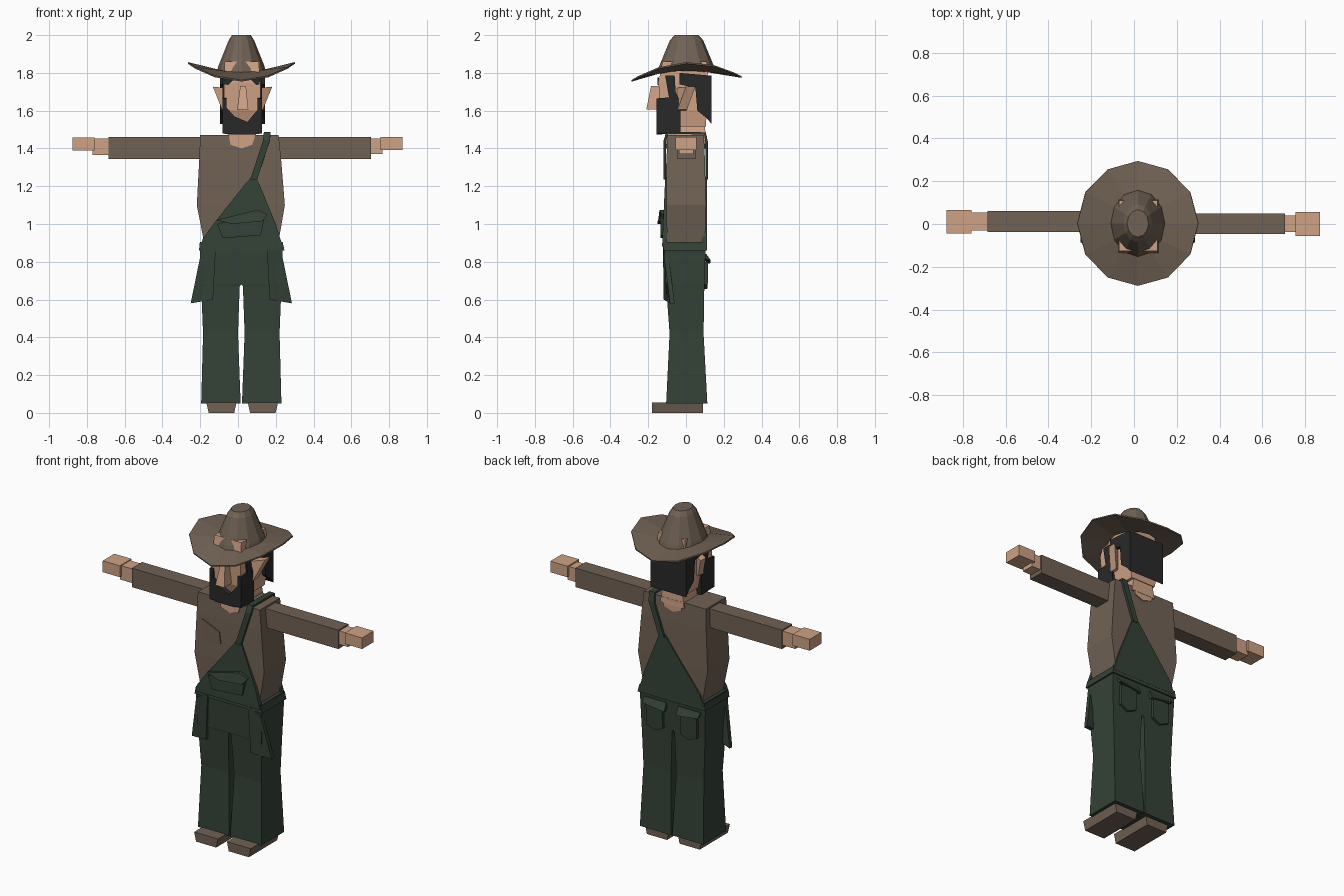
import bpy, bmesh, math

if "Cube" in bpy.data.objects:
    bpy.data.objects.remove(bpy.data.objects["Cube"])

MID = 0.0175  # body centre line


def material(name, rgb):
    m = bpy.data.materials.new(name)
    m.diffuse_color = (*rgb, 1)
    m.use_nodes = True
    m.node_tree.nodes["Principled BSDF"].inputs["Base Color"].default_value = m.diffuse_color
    return m


BROWN = material("brown cloth", (0.165, 0.122, 0.09))
SKIN = material("skin", (0.62, 0.36, 0.235))
GREEN = material("dark green denim", (0.034, 0.054, 0.037))
BLACK = material("black hair", (0.022, 0.022, 0.022))


def make(name, verts, faces, mat, solid=0):
    bm = bmesh.new()
    vs = [bm.verts.new(v) for v in verts]
    for f in faces:
        bm.faces.new([vs[i] for i in f])
    bmesh.ops.recalc_face_normals(bm, faces=bm.faces)
    me = bpy.data.meshes.new(name)
    bm.to_mesh(me)
    bm.free()
    me.materials.append(mat)
    ob = bpy.data.objects.new(name, me)
    bpy.context.collection.objects.link(ob)
    if solid:
        md = ob.modifiers.new("thickness", 'SOLIDIFY')
        md.thickness = solid
        md.offset = 0
    return ob


def skin_rings(name, rings, mat, cap_start=True, cap_end=True, solid=0):
    """Join equal closed rings of points into a surface."""
    n = len(rings[0])
    verts = [p for r in rings for p in r]
    faces = [(k * n + i, k * n + (i + 1) % n, (k + 1) * n + (i + 1) % n, (k + 1) * n + i)
             for k in range(len(rings) - 1) for i in range(n)]
    if cap_start:
        faces.append(tuple(range(n)))
    if cap_end:
        faces.append(tuple(range(len(verts) - n, len(verts))))
    return make(name, verts, faces, mat, solid)


def loft(name, rings, mat):
    """Stack of rectangles given as (z, x0, x1, y0, y1)."""
    return skin_rings(name, [[(a, c, z), (b, c, z), (b, d, z), (a, d, z)]
                             for z, a, b, c, d in rings], mat)


def box(name, x0, x1, y0, y1, z0, z1, mat):
    return loft(name, [(z0, x0, x1, y0, y1), (z1, x0, x1, y0, y1)], mat)


def plate(name, pts, depth, mat):
    """Solid slab from a 3D outline pushed along y."""
    return skin_rings(name, [pts, [(x, y + depth, z) for x, y, z in pts]], mat)


def side_slab(name, yz, x0, x1, mat):
    return skin_rings(name, [[(x, y, z) for y, z in yz] for x in (x0, x1)], mat)


def flip(rings, c=MID):
    return [(z, 2 * c - b, 2 * c - a, d, e) for z, a, b, d, e in rings]


# Shoes and trouser legs
shoe = [(0, -.155, -.02, -.18, .09), (.055, -.168, -.008, -.18, .09)]
leg = [(.05, -.195, .014, -.105, .113), (.42, -.185, .0, -.087, .093),
       (.67, -.195, .009, -.105, .097), (.68, -.196, MID, -.107, .097),
       (.9, -.203, MID, -.115, .105)]
loft("left_shoe", shoe, BROWN)
loft("right_shoe", flip(shoe, .022), BROWN)
loft("left_leg", leg, GREEN)
loft("right_leg", flip(leg), GREEN)

# Waistband, slightly flared
loft("waistband", [(.86, -.207, .246, -.12, .112), (.905, -.2, .236, -.118, .11)], GREEN)

# Flared cargo pockets, mirrored
for side, s in (("left", -1), ("right", 1)):
    c = MID
    w = [(.135, -.122, .88), (.215, -.118, .84), (.268, -.085, .58), (.15, -.118, .6)]
    plate(side + "_cargo_pocket", [(c + s * x, y, z) for x, y, z in w], .025, GREEN)
    f = [(.04, .108, .84), (.19, .108, .84), (.185, .13, .81), (.04, .128, .79)]
    plate(side + "_back_flap", [(c + s * x, y, z) for x, y, z in f], -.02, GREEN)
    p = [(.06, .118, .80), (.17, .118, .80), (.17, .115, .68), (.115, .112, .655), (.06, .115, .68)]
    plate(side + "_back_pocket", [(c + s * x, y, z) for x, y, z in p], -.03, GREEN)

# Shirt torso
loft("shirt", [(.88, -.175, .21, -.1, .1), (1.1, -.218, .248, -.104, .105),
               (1.345, -.205, .228, -.103, .1), (1.47, -.2, .215, -.098, .095)], BROWN)
plate("shirt_pocket", [(-.165, -.109, 1.32), (-.05, -.109, 1.27),
                       (-.04, -.109, 1.2), (-.155, -.109, 1.18)], .008, BROWN)

# Collar opening and neck
plate("collar_skin", [(-.05, -.106, 1.475), (-.04, -.107, 1.42), (.02, -.107, 1.4),
                      (.075, -.107, 1.42), (.095, -.106, 1.475)], .21, SKIN)
loft("neck", [(1.44, -.06, .1, -.06, .105), (1.53, -.045, .085, -.05, .1)], SKIN)

# Sleeves, wrists and hands
box("left_sleeve", -.685, -.19, -.037, .06, 1.345, 1.46, BROWN)
box("right_sleeve", .2, .705, -.046, .05, 1.345, 1.46, BROWN)
box("left_wrist", -.77, -.68, -.03, .054, 1.366, 1.452, SKIN)
box("right_wrist", .7, .765, -.038, .04, 1.37, 1.452, SKIN)
box("left_hand", -.875, -.76, -.045, .066, 1.388, 1.457, SKIN)
box("right_hand", .755, .87, -.055, .056, 1.393, 1.46, SKIN)

# Bib front and back: triangles narrowing to one strap
outline = [(-.2, .88), (.237, .88), (.2, 1.0), (.097, 1.25), (.068, 1.25), (-.13, 1.0), (-.185, .925)]
plate("bib_front", [(x, -.11 - .045 * (1.25 - z), z) for x, z in outline], .025, GREEN)
back = [(-.195, .88), (.237, .88), (.2, 1.0), (.1, 1.25), (.065, 1.25), (-.17, .95)]
plate("bib_back", [(x, .112, z) for x, z in back], -.025, GREEN)

# Bib pocket with raised flap
plate("bib_pocket", [(-.11, -.13, 1.0), (.1, -.135, 1.05), (.14, -.135, 1.03),
                     (.12, -.135, .94), (-.08, -.135, .925)], .025, GREEN)
plate("bib_pocket_flap", [(-.115, -.135, 1.02), (.1, -.14, 1.075), (.157, -.13, 1.05),
                          (.13, -.15, 1.015), (-.03, -.15, 1.0)], .03, GREEN)

# Shoulder strap
path = [(.083, -.112, 1.235), (.15, -.112, 1.44), (.155, -.1, 1.482), (.155, .1, 1.48),
        (.152, .11, 1.43), (.083, .11, 1.235)]
make("shoulder_strap", [(x + s * .018, y, z) for x, y, z in path for s in (-1, 1)],
     [(2 * i, 2 * i + 1, 2 * i + 3, 2 * i + 2) for i in range(len(path) - 1)], GREEN, .014)

# Head, nose and ears
loft("head", [(1.515, -.06, .105, -.11, .105), (1.6, -.075, .118, -.14, .11),
              (1.75, -.075, .118, -.145, .118), (1.86, -.07, .11, -.125, .11)], SKIN)
loft("nose", [(1.605, -.005, .055, -.21, -.12), (1.73, .012, .042, -.185, -.12)], SKIN)
for side, s in (("left", -1), ("right", 1)):
    e = [(.157, 0, 1.727), (.09, -.05, 1.72), (.09, -.05, 1.6), (.108, -.045, 1.605)]
    plate(side + "_ear", [(.024 + s * x, y, z) for x, y, z in e], .05, SKIN)

# Beard, sideburns and hair
plate("beard_front", [(x, -.157, z) for x, z in
                      [(-.077, 1.5), (-.04, 1.475), (.09, 1.475), (.12, 1.5), (.12, 1.62),
                       (.1, 1.6), (.05, 1.54), (-.02, 1.57), (-.055, 1.61), (-.077, 1.63)]],
      .03, BLACK)
box("beard_chin", -.072, .115, -.15, -.03, 1.476, 1.53, BLACK)
burn = [(-.155, 1.48), (-.03, 1.478), (-.03, 1.64), (-.055, 1.7), (-.06, 1.785),
        (-.11, 1.785), (-.09, 1.67), (-.155, 1.665)]
side_slab("left_sideburn", burn, -.083, -.06, BLACK)
side_slab("right_sideburn", burn, .104, .128, BLACK)
side_slab("back_hair", [(-.035, 1.8), (.135, 1.785), (.135, 1.53), (.11, 1.56),
                        (.06, 1.6), (.05, 1.72), (-.035, 1.74)], -.095, .143, BLACK)
for side, s in (("left", -1), ("right", 1)):
    b = [(.045, 1.765), (.093, 1.775), (.093, 1.74), (.075, 1.735)]
    plate(side + "_eyebrow", [(.022 + s * x, -.152, z) for x, z in b], .009, BLACK)

# Hat: curled brim running into a tapered crown
N = 12


def hat_ring(rx, ry, z, curl=0, tilt=0):
    out = []
    for i in range(N):
        a = 2 * math.pi * i / N
        c, s = math.cos(a), math.sin(a)
        out.append((.018 + rx * c, .003 + ry * s, z + curl * c * c + tilt * s))
    return out


skin_rings("hat", [hat_ring(.283, .291, 1.768, .085, .01), hat_ring(.125, .153, 1.8, .015, 0),
                   hat_ring(.118, .145, 1.825, .01), hat_ring(.064, .085, 1.97),
                   hat_ring(.048, .062, 1.996)], BROWN, cap_start=False, solid=.008)
